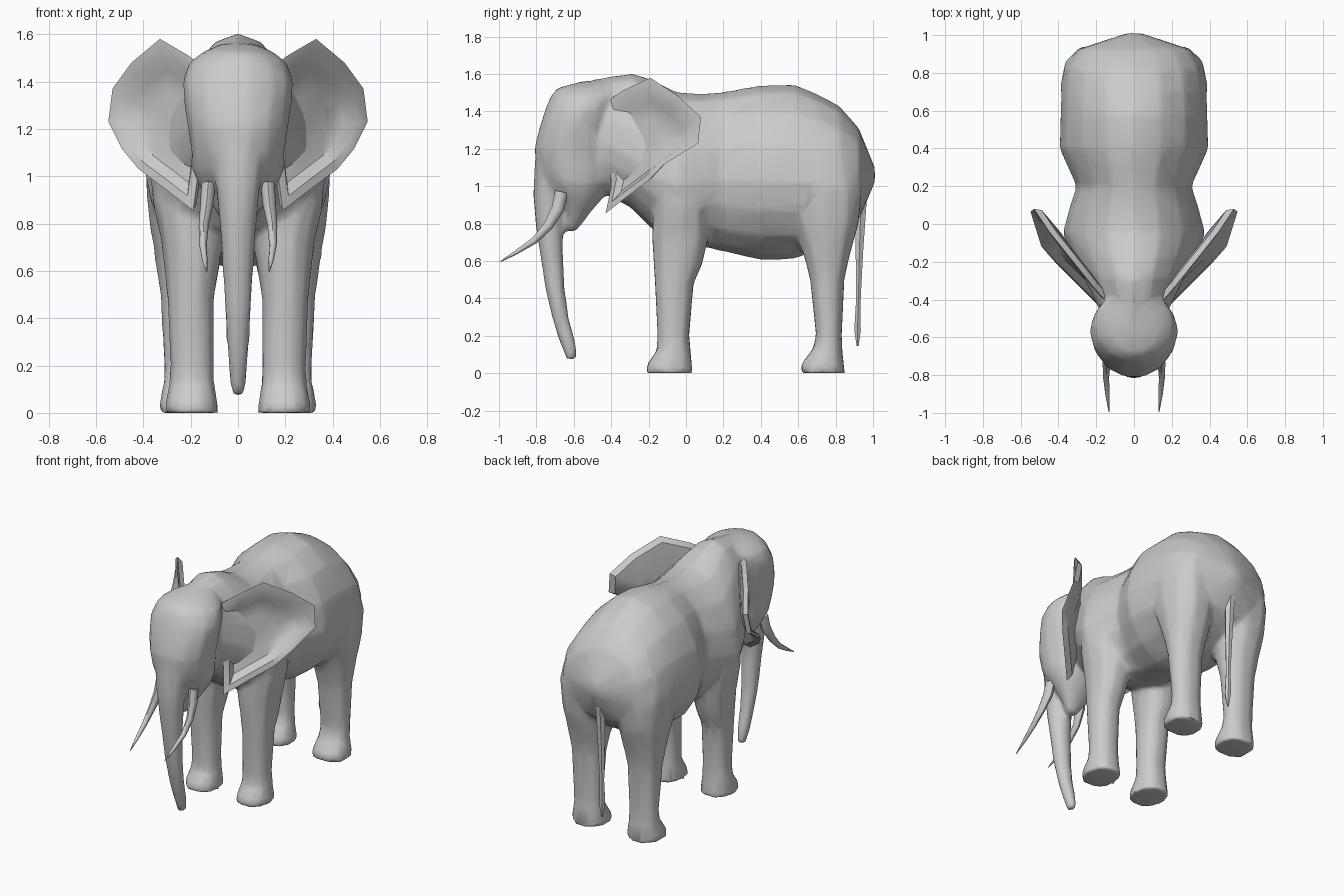
import bpy, bmesh, math
from mathutils import Vector as V

if "Cube" in bpy.data.objects:
    bpy.data.objects.remove(bpy.data.objects["Cube"])

hide = bpy.data.materials.new("grey hide")
hide.diffuse_color = (0.6, 0.6, 0.6, 1)
hide.use_nodes = True
hide.node_tree.nodes["Principled BSDF"].inputs["Base Color"].default_value = hide.diffuse_color


def select(obs):
    bpy.ops.object.select_all(action='DESELECT')
    for ob in obs:
        ob.select_set(True)
    bpy.context.view_layer.objects.active = obs[0]


def finish(name, bm, angle=50):
    bmesh.ops.recalc_face_normals(bm, faces=bm.faces)
    me = bpy.data.meshes.new(name)
    bm.to_mesh(me)
    bm.free()
    ob = bpy.data.objects.new(name, me)
    me.materials.append(hide)
    bpy.context.collection.objects.link(ob)
    select([ob])
    bpy.ops.object.shade_smooth_by_angle(angle=math.radians(angle))
    return ob


def loft(name, rings, n=12, power=1.0, angle=50):
    """Skin rings of (centre, side, up, down) vectors, capping both ends."""
    bm = bmesh.new()
    loops = []
    for c, a, up, dn in rings:
        loop = []
        for i in range(n):
            t = 2 * math.pi * i / n
            cs, sn = math.cos(t), math.sin(t)
            cs = math.copysign(abs(cs) ** power, cs)
            sn = math.copysign(abs(sn) ** power, sn)
            loop.append(bm.verts.new(V(c) + V(a) * cs + (V(up) * sn if sn > 0 else V(dn) * -sn)))
        loops.append(loop)
    bridge(bm, loops)
    return finish(name, bm, angle)


def bridge(bm, loops):
    n = len(loops[0])
    for p, q in zip(loops, loops[1:]):
        for i in range(n):
            j = (i + 1) % n
            bm.faces.new((p[i], p[j], q[j], q[i]))
    bm.faces.new(loops[0])
    bm.faces.new(loops[-1])


def flat_rings(rows, s=1):
    """Horizontal rings from (z, y0, y1, x0, x1), mirrored when s is -1."""
    return [((s * (x0 + x1) / 2, (y0 + y1) / 2, z), ((x1 - x0) / 2, 0, 0),
             (0, (y1 - y0) / 2, 0), (0, (y0 - y1) / 2, 0)) for z, y0, y1, x0, x1 in rows]


def tube(rows):
    """Rings square to a path given as (x, y, z, side radius, depth radius)."""
    out = []
    for i, (x, y, z, rx, rd) in enumerate(rows):
        p, q = rows[max(i - 1, 0)], rows[min(i + 1, len(rows) - 1)]
        d = V((0, q[1] - p[1], q[2] - p[2])).normalized()
        side = V((0, -d.z, d.y)) * rd
        out.append(((x, y, z), (rx, 0, 0), side, -side))
    return out


# Body and neck: (y, top, bottom, half width, height of widest point)
body = [(-.55, 1.56, 1.0, .14, 1.25), (-.42, 1.585, .95, .2, 1.22), (-.29, 1.605, .88, .265, 1.15),
        (-.18, 1.57, .77, .325, 1.05), (-.05, 1.505, .71, .378, 1.0), (.08, 1.495, .68, .345, 1.02),
        (.2, 1.505, .65, .305, 1.03), (.4, 1.54, .605, .395, 1.03), (.58, 1.545, .61, .39, 1.03),
        (.7, 1.495, .66, .385, 1.03), (.82, 1.43, .73, .37, 1.04), (.925, 1.31, .82, .3, 1.06),
        (1.01, 1.1, 1.02, .04, 1.06)]
skin = [loft("body", [((0, y, m), (w, 0, 0), (0, 0, t - m), (0, 0, b - m)) for y, t, b, w, m in body], 16, 1.05)]

# Head with cheeks narrowing to the jaw tip
head = [(1.56, -.56, -.36, .07), (1.525, -.69, -.34, .15), (1.48, -.728, -.33, .208),
        (1.4, -.76, -.37, .236), (1.3, -.79, -.39, .227), (1.2, -.815, -.39, .212),
        (1.1, -.8, -.39, .197), (1.02, -.76, -.4, .193), (.94, -.7, -.44, .155),
        (.86, -.655, -.51, .1), (.76, -.635, -.585, .035)]
skin.append(loft("head", flat_rings([(z, a, b, -w, w) for z, a, b, w in head]), 14, .98))

# Trunk
skin.append(loft("trunk", tube([(0, -.68, 1.25, .13, .12), (0, -.715, 1.1, .12, .1), (0, -.735, .95, .095, .085),
                                (0, -.73, .8, .08, .077), (0, -.72, .65, .069, .064), (0, -.7, .45, .058, .053),
                                (0, -.667, .28, .048, .045), (0, -.63, .16, .038, .042),
                                (0, -.608, .075, .028, .034)]), 10))

# Legs, rising into shoulders and hips
front_leg = [(.0, -.22, .043, .078, .312), (.05, -.212, .036, .086, .306), (.12, -.16, .027, .098, .292),
             (.2, -.155, .02, .1, .287), (.48, -.17, .045, .1, .3), (.58, -.177, .09, .085, .309),
             (.72, -.187, .125, .06, .325), (.9, -.18, .13, .06, .365), (1.1, -.14, .09, .1, .362),
             (1.25, -.1, .03, .15, .3)]
rear_leg = [(.0, .607, .855, .082, .337), (.05, .612, .848, .09, .333), (.13, .675, .838, .106, .315),
            (.2, .693, .835, .111, .315), (.5, .66, .85, .098, .33), (.6, .635, .872, .08, .345),
            (.7, .6, .9, .06, .358), (.8, .56, .93, .05, .376), (1.0, .5, .95, .06, .392),
            (1.2, .55, .88, .1, .35)]
for s in (1, -1):
    skin.append(loft("front_leg", flat_rings(front_leg, s), 10, .9))
    skin.append(loft("rear_leg", flat_rings(rear_leg, s), 10, .9))

# Fuse the overlapping volumes into one soft hide, then thin the mesh
select(skin)
bpy.ops.object.join()
hide_ob = bpy.context.view_layer.objects.active
mod = hide_ob.modifiers.new("fuse", 'REMESH')
mod.mode = 'VOXEL'
mod.voxel_size = .016
mod = hide_ob.modifiers.new("soften", 'SMOOTH')
mod.factor = .5
mod.iterations = 8
mod = hide_ob.modifiers.new("thin", 'DECIMATE')
mod.ratio = .08
for m in ("fuse", "soften", "thin"):
    bpy.ops.object.modifier_apply(modifier=m)
hide_ob.name = "body_head_and_legs"
hide_ob.data.materials.clear()
hide_ob.data.materials.append(hide)
bpy.ops.object.shade_smooth_by_angle(angle=math.radians(60))

# Tail with a small tuft
loft("tail", tube([(0, .955, 1.1, .03, .035), (0, .935, .9, .032, .034), (0, .927, .65, .026, .023),
                   (0, .922, .4, .018, .014), (0, .917, .23, .022, .02), (0, .918, .145, .005, .006)]), 6)

# Ear outline as (x, y, z): upright above, its lower edge curling forward
outline = [(.13, -.43, 1.45), (.21, -.34, 1.51), (.33, -.19, 1.58), (.45, -.04, 1.48), (.53, .08, 1.37),
           (.548, .065, 1.23), (.49, -.12, 1.115), (.42, -.2, 1.03), (.30, -.32, .94), (.19, -.43, .855),
           (.17, -.4, 1.0), (.16, -.41, 1.2)]
middle = V((.3, -.23, 1.2))
# Rings as (scale towards the middle, depth along the ear's normal)
dish = [(.4, -.02), (.66, -.025), (.82, .005), (1, 0), (.92, -.03), (.5, -.04)]


def ear(name, s):
    bm = bmesh.new()
    loops = []
    for k, depth in dish:
        loop = []
        for p in outline:
            p = middle.lerp(V(p), k) + V((.78, -.62, 0)) * depth
            loop.append(bm.verts.new((s * p.x, p.y, p.z)))
        loops.append(loop)
    bridge(bm, loops)
    finish(name, bm, 35)


# Tusks and ears
for label, s in (("right", 1), ("left", -1)):
    loft(label + "_tusk", tube([(s * .125, -.665, .97, .03, .035), (s * .132, -.685, .88, .028, .034),
                                (s * .145, -.735, .79, .021, .026), (s * .148, -.81, .71, .016, .018),
                                (s * .14, -.91, .645, .011, .011), (s * .132, -.995, .595, .002, .002)]), 8)
    ear(label + "_ear", s)
